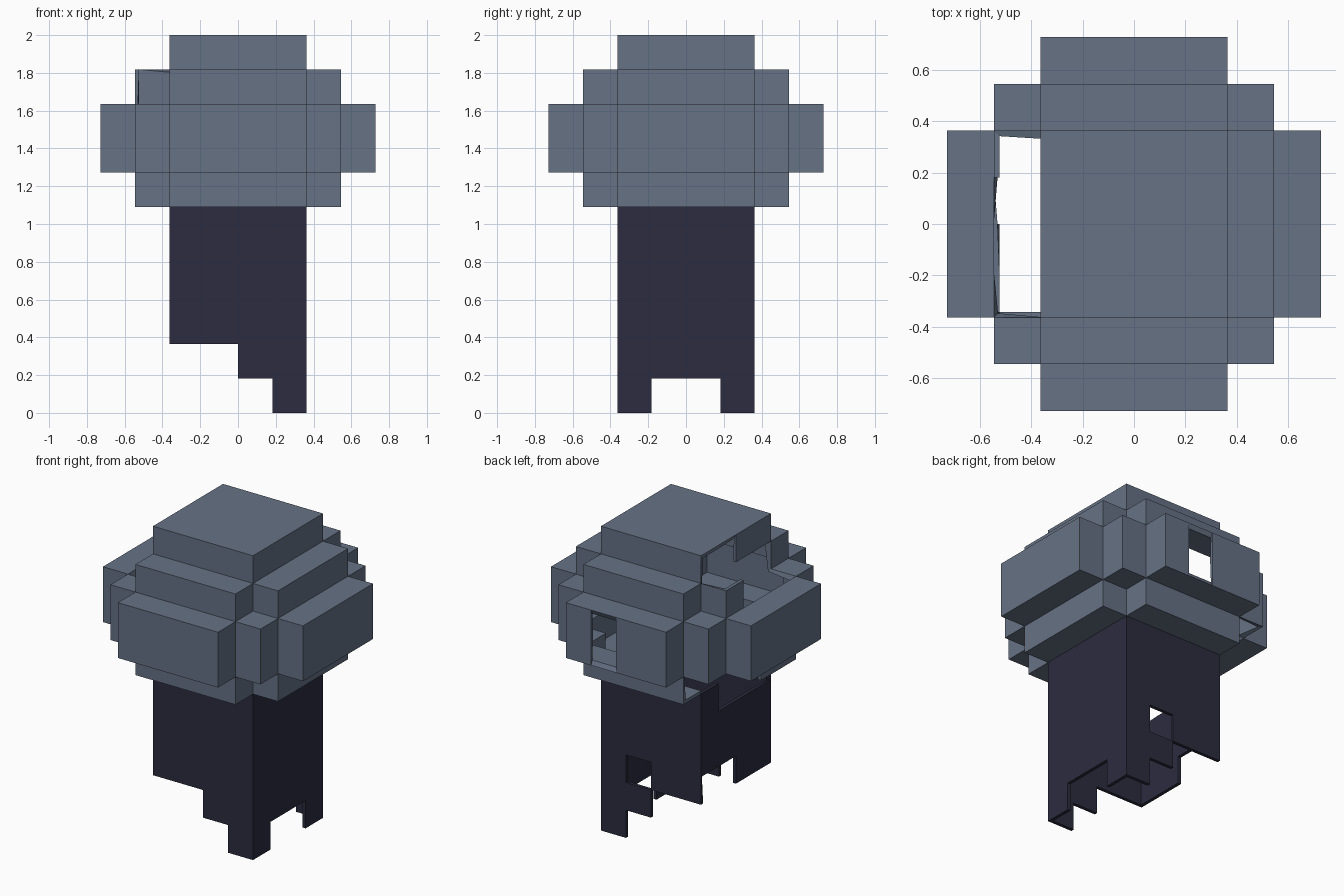
import bpy, bmesh
from mathutils import Vector

if "Cube" in bpy.data.objects:
    bpy.data.objects.remove(bpy.data.objects["Cube"])

U = 2 / 11          # one block
WALL = 0.022        # shell thickness


def material(name, color):
    m = bpy.data.materials.new(name)
    m.use_nodes = True
    m.diffuse_color = color
    m.node_tree.nodes["Principled BSDF"].inputs["Base Color"].default_value = color
    return m


slate = material("slate grey", (0.133, 0.168, 0.235, 1))
indigo = material("dark indigo", (0.025, 0.025, 0.051, 1))


def solid(c):
    """Is the block centred at c inside the stepped ball or the column?"""
    a, b = sorted((abs(c.x), abs(c.y)))
    if not 0 < c.z < 11:
        return False
    if c.z < 6 or c.z > 10:
        return b < 2
    if 7 < c.z < 9:
        return (a < 2 and b < 4) or b < 3
    return a < 2 and b < 3


# Openings in the walls: x range, y range, z range in blocks
column_holes = [
    ((-2, 2), (-2, 2), (0, 0)),       # open underside
    ((-2, 0), (-2, -2), (0, 2)),      # ragged front edge
    ((0, 1), (-2, -2), (0, 1)),
    ((2, 2), (-1, 1), (0, 1)),        # notch in the +x wall
    ((0, 1), (2, 2), (0, 1)),         # ragged back edge
    ((-2, 0), (2, 2), (0, 2)),
    ((0, 1), (2, 2), (2, 3)),         # back window
    ((-2, -2), (-2, 0), (0, 2)),      # ragged -x edge
    ((-2, -2), (0, 2), (0, 3)),
    ((-2, -2), (-2, 1), (5, 6)),      # gap under the ball
]
ball_holes = [
    ((-3, -2), (-2, 2), (10, 10)),    # broken upper step
    ((-2, -2), (0, 2), (10, 11)),
    ((-3, -3), (-2, 1), (9, 10)),
    ((-3, -2), (-2, -2), (9, 10)),
    ((-3, -2), (-2, 2), (6, 6)),      # broken lower step
    ((-3, -3), (0, 2), (6, 7)),
    ((-3, -2), (2, 2), (6, 7)),
    ((-3, -2), (2, 3), (7, 7)),
    ((-2, -2), (2, 3), (6, 7)),
    ((0, 1), (4, 4), (7, 9)),         # back window
]


def in_hole(p, holes):
    return any(all(lo - 0.01 <= v <= hi + 0.01 for v, (lo, hi) in zip(p, h))
               for h in holes)


def shell(name, levels, holes, mat):
    """Outer block faces of the given levels, with holes, thickened inward."""
    bm = bmesh.new()
    for z in levels:
        for x in range(-4, 4):
            for y in range(-4, 4):
                c = Vector((x + 0.5, y + 0.5, z + 0.5))
                if not solid(c):
                    continue
                for axis in range(3):
                    for sign in (-1, 1):
                        n = Vector((0, 0, 0))
                        n[axis] = sign
                        mid = c + n / 2
                        if solid(c + n) or in_hole(mid, holes):
                            continue
                        s = Vector((0, 0, 0))
                        s[(axis + 1) % 3] = 0.5
                        t = n.cross(s)
                        bm.faces.new([bm.verts.new((mid + d) * U)
                                      for d in (s + t, t - s, -s - t, s - t)])
    bmesh.ops.remove_doubles(bm, verts=bm.verts, dist=0.001)
    me = bpy.data.meshes.new(name)
    bm.to_mesh(me)
    bm.free()
    me.materials.append(mat)
    ob = bpy.data.objects.new(name, me)
    bpy.context.collection.objects.link(ob)
    mod = ob.modifiers.new("wall thickness", "SOLIDIFY")
    mod.thickness = WALL
    mod.offset = -1
    mod.use_even_offset = True


shell("hollow_column", range(0, 6), column_holes, indigo)
shell("stepped_ball", range(6, 11), ball_holes, slate)
